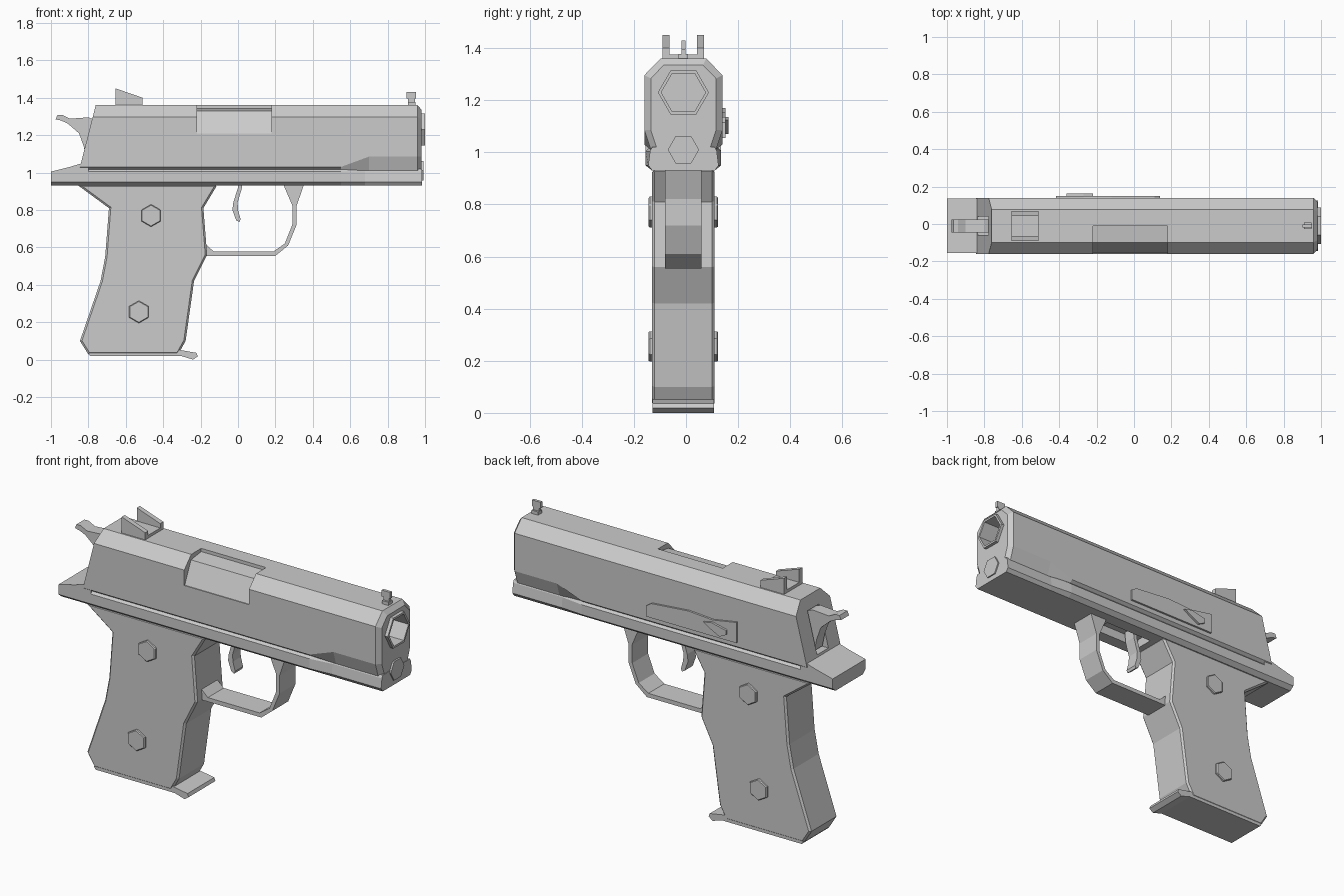
import bpy, bmesh, math

if "Cube" in bpy.data.objects:
    bpy.data.objects.remove(bpy.data.objects["Cube"])

YC = -0.01  # the body's centre plane; the side lever makes up the rest of the width


def make(name, verts, faces):
    me = bpy.data.meshes.new(name)
    me.from_pydata(verts, [], faces)
    bm = bmesh.new()
    bm.from_mesh(me)
    bmesh.ops.recalc_face_normals(bm, faces=bm.faces)
    bm.to_mesh(me)
    bm.free()
    ob = bpy.data.objects.new(name, me)
    bpy.context.collection.objects.link(ob)
    return ob


def loft(name, rings):
    n = len(rings[0])
    verts = [v for r in rings for v in r]
    faces = [(k * n + i, k * n + (i + 1) % n, (k + 1) * n + (i + 1) % n, (k + 1) * n + i)
             for k in range(len(rings) - 1) for i in range(n)]
    faces += [tuple(range(n)), tuple(range(len(verts) - n, len(verts)))]
    return make(name, verts, faces)


def plate(name, profile, y0, y1):
    """Side profile (x, z) extruded from y0 to y1."""
    return loft(name, [[(x, y, z) for x, z in profile] for y in (y0, y1)])


def centred(name, profile, half):
    return plate(name, profile, YC - half, YC + half)


def box(name, x0, x1, y0, y1, z0, z1):
    return plate(name, [(x0, z0), (x1, z0), (x1, z1), (x0, z1)], y0, y1)


def hexagon(r, start=0):
    return [(r * math.cos(start + i * math.pi / 3), r * math.sin(start + i * math.pi / 3)) for i in range(6)]


def hex_x(name, r, z, x0, x1):
    return loft(name, [[(x, YC + a, z + b) for a, b in hexagon(r)] for x in (x0, x1)])


def mirrored(half):
    """Half section (y, z), mirrored about the centre plane."""
    return [(YC + y, z) for y, z in half] + [(YC - y, z) for y, z in reversed(half)]


def apply(ob, mod):
    bpy.context.view_layer.objects.active = ob
    bpy.ops.object.modifier_apply(modifier=mod.name)


def cut(ob, cutter):
    mod = ob.modifiers.new("cut", 'BOOLEAN')
    mod.operation = 'DIFFERENCE'
    mod.solver = 'EXACT'
    mod.object = cutter
    apply(ob, mod)
    bpy.data.objects.remove(cutter)


def bevel(ob, width):
    mod = ob.modifiers.new("bevel", 'BEVEL')
    mod.width = width
    mod.segments = 1
    mod.limit_method = 'ANGLE'
    mod.angle_limit = math.radians(60)
    apply(ob, mod)


# Slide: chamfered section, slanted rear, raised lower edge and chamfer at the front
def slide_section(zb, inner, zi, inset=0):
    return mirrored([(inner - inset, zi), (0.15 - inset, zb), (0.15 - inset, 1.296 - inset / 2),
                     (0.088 - inset / 2, 1.36 - inset)])


low, high = slide_section(1.03, 0.13, 1.015), slide_section(1.085, 0.125, 1.01)
rings = [[(-0.845 + (z - 1.03) * 0.255, y, z) for y, z in low]]
rings += [[(x, y, z) for y, z in s] for x, s in
          ((0.55, low), (0.70, high), (0.96, high), (0.982, slide_section(1.085, 0.125, 1.01, 0.025)))]
slide = loft("slide", rings)
cut(slide, box("port_cutter", -0.22, 0.18, -0.3, -0.01, 1.21, 1.5))
cut(slide, box("hammer_cutter", -1.0, -0.755, YC - 0.05, YC + 0.05, 1.06, 1.29))
cut(slide, hex_x("bore_cutter", 0.085, 1.23, 0.7, 1.2))

# Chamber cover seen in the port
loft("chamber_block", [[(x, y, z) for y, z in ((-0.01, 1.2), (-0.01, 1.342), (-0.10, 1.33), (-0.155, 1.21), (-0.14, 1.2))]
                       for x in (-0.221, 0.181)])

# Muzzle ring and the rod end under it
ring = hex_x("muzzle_ring", 0.098, 1.23, 0.96, 1.0)
cut(ring, hex_x("ring_cutter", 0.085, 1.23, 0.7, 1.2))
hex_x("rod_end", 0.06, 1.01, 0.94, 0.992)

# Frame with narrowed nose and the tang at the back
wide = mirrored([(0.12, 0.93), (0.145, 0.95), (0.145, 1.005), (0.13, 1.02)])
nose = mirrored([(0.12, 0.93), (0.135, 0.95), (0.128, 1.005), (0.12, 1.02)])
frame = loft("frame", [[(x, y, z) for y, z in s] for x, s in
                       ((-0.90, wide), (0.55, wide), (0.68, nose), (0.985, nose))])
cut(frame, box("trigger_slot_cutter", -0.08, 0.22, YC - 0.05, YC + 0.05, 0.8, 0.98))
tang_half = [(-1.0, 0.93, 1.005), (-0.90, 0.93, 1.03), (-0.84, 0.93, 1.048), (-0.80, 0.95, 1.048)]
loft("tang", [[(x, y, z) for y, z in mirrored([(0.12, b), (0.145, 0.95), (0.145, t)])] for x, b, t in tang_half])

# Grip, bottom plate and hexagonal screws on both sides
grip = centred("grip", [(-0.86, 0.935), (-0.69, 0.81), (-0.71, 0.55), (-0.735, 0.42), (-0.845, 0.10), (-0.80, 0.028),
                        (-0.32, 0.028), (-0.28, 0.10), (-0.235, 0.42), (-0.165, 0.56), (-0.185, 0.81),
                        (-0.11, 0.935)], 0.12)
bevel(grip, 0.01)
centred("bottom_plate", [(-0.80, 0.035), (-0.79, 0.018), (-0.30, 0.018), (-0.24, 0.0), (-0.215, 0.018),
                         (-0.222, 0.036), (-0.33, 0.055)], 0.118)
for x, z in ((-0.465, 0.77), (-0.53, 0.255)):
    for side in (-1, 1):
        pts = [(x + a, z + b) for a, b in hexagon(0.06, math.pi / 6)]
        bevel(plate("grip_screw", pts, YC + side * 0.10, YC + side * 0.133), 0.004)

# Trigger guard band and trigger
centred("trigger_guard", [(0.352, 0.935), (0.313, 0.82), (0.313, 0.72), (0.268, 0.61), (0.20, 0.555), (-0.18, 0.555),
                          (-0.18, 0.62), (-0.165, 0.61), (-0.13, 0.578), (0.19, 0.578), (0.25, 0.62), (0.29, 0.72),
                          (0.292, 0.82), (0.243, 0.935)], 0.07)
centred("trigger", [(0.0, 0.98), (0.025, 0.98), (0.022, 0.92), (-0.002, 0.84), (0.0, 0.80), (0.014, 0.75),
                    (0.008, 0.735), (-0.01, 0.745), (-0.03, 0.80), (-0.025, 0.84), (0.0, 0.92)], 0.035)

# Hammer
centred("hammer", [(-0.975, 1.285), (-0.965, 1.308), (-0.94, 1.308), (-0.90, 1.288), (-0.80, 1.295), (-0.76, 1.28),
                   (-0.76, 1.07), (-0.81, 1.07), (-0.825, 1.14), (-0.85, 1.21), (-0.91, 1.262), (-0.945, 1.278)], 0.035)

# Rear sight: base and two ears
box("rear_sight_base", -0.655, -0.51, YC - 0.08, YC + 0.08, 1.35, 1.376)
for y0 in (-0.08, 0.053):
    plate("rear_sight_ear", [(-0.655, 1.36), (-0.51, 1.36), (-0.51, 1.40), (-0.655, 1.45)], YC + y0, YC + y0 + 0.027)

# Front sight: base and blade
box("front_sight_base", 0.908, 0.948, YC - 0.018, YC + 0.018, 1.35, 1.378)
box("front_sight_post", 0.91, 0.945, YC - 0.008, YC + 0.008, 1.37, 1.40)
box("front_sight_blade", 0.90, 0.952, YC - 0.008, YC + 0.008, 1.395, 1.43)

# Side plate and thumb lever on the far side
plate("side_plate", [(0.14, 1.055), (0.14, 1.115), (0.11, 1.135), (-0.12, 1.155), (-0.27, 1.145), (-0.416, 1.17),
                     (-0.416, 1.055)], 0.13, 0.151)
plate("thumb_lever", [(-0.22, 1.125), (-0.27, 1.135), (-0.36, 1.115), (-0.36, 1.09), (-0.32, 1.07), (-0.27, 1.095)],
      0.14, 0.163)
